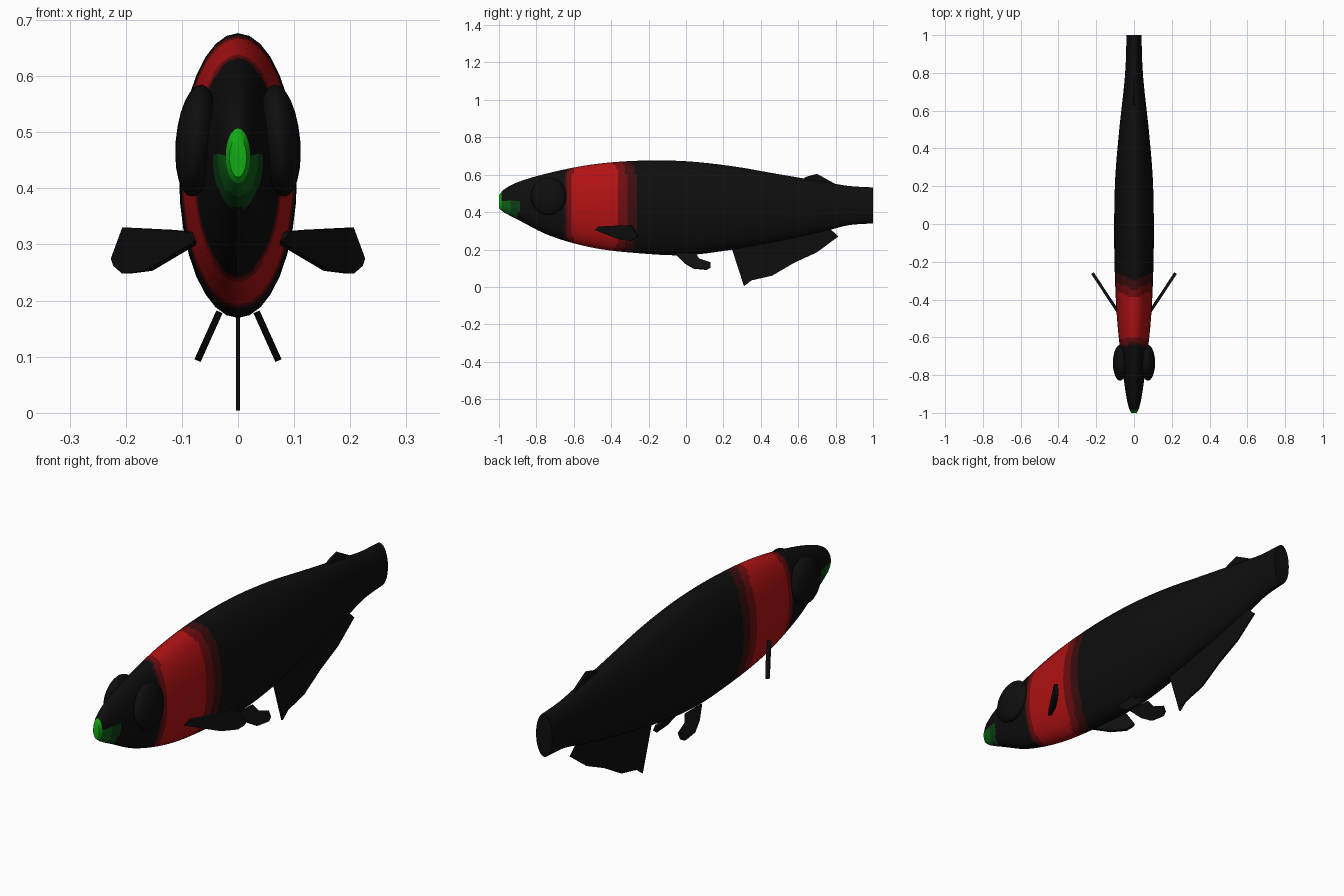
import bpy, bmesh, math
from mathutils import Vector

cube = bpy.data.objects.get("Cube")
if cube:
    bpy.data.objects.remove(cube, do_unlink=True)


def material(name, r, g, b):
    m = bpy.data.materials.new(name)
    m.use_nodes = True
    m.diffuse_color = (r, g, b, 1)
    bsdf = next(n for n in m.node_tree.nodes if n.type == 'BSDF_PRINCIPLED')
    bsdf.inputs["Base Color"].default_value = (r, g, b, 1)
    return m


BLACK = material("black", .0043, .0043, .0043)
REDS = [material("dark red", .045, .004, .004),
        material("medium red", .16, .004, .005),
        material("bright red", .45, .006, .007)]
GREENS = [material("dark green", .004, .055, .008),
          material("medium green", .004, .12, .008),
          material("bright green", .006, .40, .007)]


def make_object(name, bm, mats):
    bmesh.ops.recalc_face_normals(bm, faces=bm.faces)
    mesh = bpy.data.meshes.new(name)
    bm.to_mesh(mesh)
    bm.free()
    for m in mats:
        mesh.materials.append(m)
    ob = bpy.data.objects.new(name, mesh)
    bpy.context.scene.collection.objects.link(ob)
    return ob


def smooth(ob, angle):
    bpy.ops.object.select_all(action='DESELECT')
    ob.select_set(True)
    bpy.context.view_layer.objects.active = ob
    bpy.ops.object.shade_smooth_by_angle(angle=math.radians(angle))


# Body stations: y, bottom z, top z, half width
STATIONS = [
    (-1.0, .42, .49, .015), (-.975, .40, .52, .027), (-.9, .36, .56, .043),
    (-.73, .275, .61, .066), (-.5, .21, .655, .09), (-.25, .18, .675, .102),
    (0, .17, .672, .105), (.25, .2, .645, .099), (.5, .245, .602, .078),
    (.75, .30, .56, .051), (.87, .33, .54, .043), (1.0, .34, .532, .04)]


def slope(i, k):
    a, b = STATIONS[max(i - 1, 0)], STATIONS[min(i + 1, len(STATIONS) - 1)]
    return (b[k] - a[k]) / (b[0] - a[0])


def section(y):
    """Smoothly interpolated bottom, top and half width at y."""
    i = max(j for j in range(len(STATIONS) - 1) if STATIONS[j][0] <= y + 1e-6)
    a, b = STATIONS[i], STATIONS[i + 1]
    h = b[0] - a[0]
    t = (y - a[0]) / h
    return [(1 + 2 * t) * (1 - t) ** 2 * a[k] + t * (1 - t) ** 2 * h * slope(i, k)
            + t * t * (3 - 2 * t) * b[k] - t * t * (1 - t) * h * slope(i + 1, k)
            for k in (1, 2, 3)]


def body_colour(c):
    """Material slot from the position: red collar, green mouth, else black."""
    low, high, _ = section(max(-1, min(1, c.y)))
    inset = .035 * abs((2 * c.z - low - high) / (high - low)) ** 8
    front, back = c.y + .655 - inset * .5, -.265 - c.y - inset
    if front > 0 and back > 0:
        return 1 + (front > .015 and back > .05) + (front > .045 and back > .095)
    d = (c - Vector((0, -1, .44))).length
    if c.y < -.985:
        return 6
    if d < .12 and c.z < .46:
        return 5 if d < .075 else 4
    return 0


# Body: a loft of oval rings
RINGS, SIDES = 160, 32
bm = bmesh.new()
rings = []
for i in range(RINGS + 1):
    y = -1 + 2 * i / RINGS
    low, high, w = section(y)
    rings.append([bm.verts.new((w * math.cos(a), y,
                                (low + high) / 2 + (high - low) / 2 * math.sin(a)))
                  for a in (math.tau * j / SIDES for j in range(SIDES))])
for r, s in zip(rings, rings[1:]):
    for j in range(SIDES):
        k = (j + 1) % SIDES
        bm.faces.new((r[j], r[k], s[k], s[j]))
bm.faces.new(rings[0])
bm.faces.new(rings[-1])
for f in bm.faces:
    f.material_index = body_colour(f.calc_center_median())
body = make_object("body", bm, [BLACK] + REDS + GREENS)
smooth(body, 50)

# Eyes: flattened bulges on the head
for side, label in ((1, "left"), (-1, "right")):
    bm = bmesh.new()
    bmesh.ops.create_uvsphere(bm, u_segments=20, v_segments=12, radius=1)
    for v in bm.verts:
        x, y, z = v.co
        v.co = (side * (.074 + .037 * x - .008 * z), -.735 + .095 * y, .485 + .1 * z)
    smooth(make_object(label + "_eye", bm, [BLACK]), 60)


def fin(name, outline, place, thickness):
    """Flat fin from a 2D outline, given thickness by a modifier."""
    bm = bmesh.new()
    bm.faces.new([bm.verts.new(place(u, z)) for u, z in outline])
    ob = make_object(name, bm, [BLACK])
    mod = ob.modifiers.new("thickness", 'SOLIDIFY')
    mod.thickness = thickness
    mod.offset = 0


PECTORAL = [(-.1, .305), (0, .322), (.25, .326), (.85, .33), (1, .275),
            (.97, .262), (.85, .248), (.55, .253)]
PELVIC = [(-.06, .18), (.05, .18), (.07, .15), (.13, .13), (.13, .105),
          (.11, .093), (.04, .1), (-.01, .13)]
ANAL = [(.24, .22), (.31, .004), (.35, .035), (.46, .06), (.58, .13),
        (.7, .185), (.815, .27), (.76, .32), (.5, .27)]
DORSAL = [(.6, .56), (.64, .588), (.7, .605), (.79, .555), (.79, .53)]

# Paired fins
for side, label in ((1, "left"), (-1, "right")):
    fin(label + "_pectoral_fin", PECTORAL,
        lambda s, z: (side * (.085 + .135 * s), -.465 + .205 * s, z), .016)
    fin(label + "_pelvic_fin", PELVIC,
        lambda y, z: (side * (.033 + .45 * (.18 - z)), y, z), .012)

# Fins on the centre line
fin("anal_fin", ANAL, lambda y, z: (0, y, z), .008)
fin("small_back_fin", DORSAL, lambda y, z: (0, y, z), .012)
